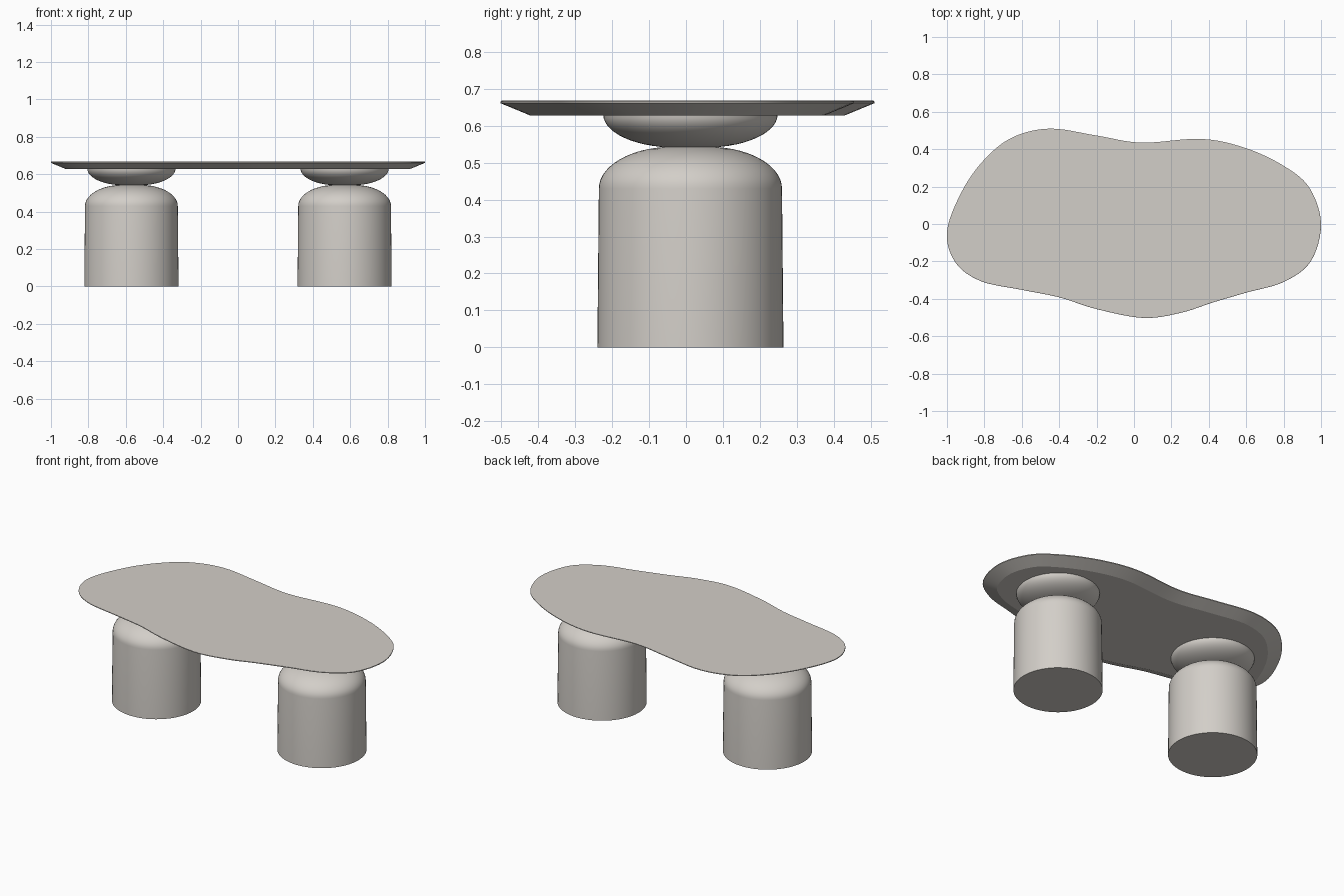
import bpy, bmesh, math
from mathutils import Vector

if "Cube" in bpy.data.objects:
    bpy.data.objects.remove(bpy.data.objects["Cube"])

stone = bpy.data.materials.new("warm grey stone")
stone.diffuse_color = (0.65, 0.62, 0.58, 1)
stone.use_nodes = True
stone.node_tree.nodes["Principled BSDF"].inputs["Base Color"].default_value = stone.diffuse_color


def finish(bm, name, angle):
    bmesh.ops.recalc_face_normals(bm, faces=bm.faces)
    me = bpy.data.meshes.new(name)
    bm.to_mesh(me)
    bm.free()
    me.materials.append(stone)
    ob = bpy.data.objects.new(name, me)
    bpy.context.collection.objects.link(ob)
    bpy.ops.object.select_all(action='DESELECT')
    ob.select_set(True)
    bpy.context.view_layer.objects.active = ob
    bpy.ops.object.shade_smooth_by_angle(angle=math.radians(angle))
    return ob


def bridge(bm, rings):
    for a, b in zip(rings, rings[1:]):
        n = len(a)
        for i in range(n):
            j = (i + 1) % n
            bm.faces.new((a[i], a[j], b[j], b[i]))
    bm.faces.new(rings[0][::-1])
    bm.faces.new(rings[-1])


def lathe(name, profile, x, y, sides=64):
    bm = bmesh.new()
    rings = [[bm.verts.new((x + r * math.cos(2 * math.pi * k / sides),
                            y + r * math.sin(2 * math.pi * k / sides), z))
              for k in range(sides)] for r, z in profile]
    bridge(bm, rings)
    return finish(bm, name, 30)


# Freeform outline of the table top (counter-clockwise)
ctrl = [(1.0, 0.0), (0.94, 0.19), (0.81, 0.305), (0.6, 0.405), (0.36, 0.455),
        (0.04, 0.435), (-0.2, 0.473), (-0.45, 0.51), (-0.65, 0.463), (-0.8, 0.345),
        (-0.92, 0.175), (-1.0, -0.04), (-0.955, -0.205), (-0.82, -0.305),
        (-0.6, -0.352), (-0.4, -0.392), (-0.2, -0.455), (0.05, -0.502),
        (0.25, -0.475), (0.42, -0.42), (0.6, -0.367), (0.8, -0.31), (0.945, -0.2)]
ctrl = [Vector(p) for p in ctrl]
outline = []
n = len(ctrl)
for i in range(n):
    p0, p1, p2, p3 = (ctrl[(i + k) % n] for k in (-1, 0, 1, 2))
    for s in range(6):
        t = s / 6
        outline.append(0.5 * (2 * p1 + (p2 - p0) * t
                              + (2 * p0 - 5 * p1 + 4 * p2 - p3) * t * t
                              + (3 * p1 - p0 - 3 * p2 + p3) * t ** 3))


def inset(pts, d):
    out = []
    for i, p in enumerate(pts):
        tan = (pts[(i + 1) % len(pts)] - pts[i - 1]).normalized()
        out.append(p + Vector((-tan.y, tan.x)) * d)
    return out


# Table top: thin rim with a wide under-bevel
bm = bmesh.new()
rings = [[bm.verts.new((p.x, p.y, z)) for p in inset(outline, d)]
         for d, z in ((0.08, 0.628), (0.0, 0.661), (0.0, 0.666), (0.003, 0.668))]
bridge(bm, rings)
finish(bm, "table_top", 20)

# Domed pedestal and the shallow bowl resting on it
arc = [math.pi / 2 * k / 14 for k in range(15)]
pedestal = [(0.252, 0.0), (0.248, 0.43)] + [
    (0.05 + 0.198 * math.cos(a), 0.43 + 0.113 * math.sin(a)) for a in arc[1:]]
bowl = [(0.04 + 0.196 * math.sin(a), 0.63 - 0.089 * math.cos(a)) for a in arc]
for side, x in (("left", -0.57), ("right", 0.57)):
    lathe(side + "_pedestal", pedestal, x, 0.012)
    lathe(side + "_bowl", bowl, x, 0.012)
